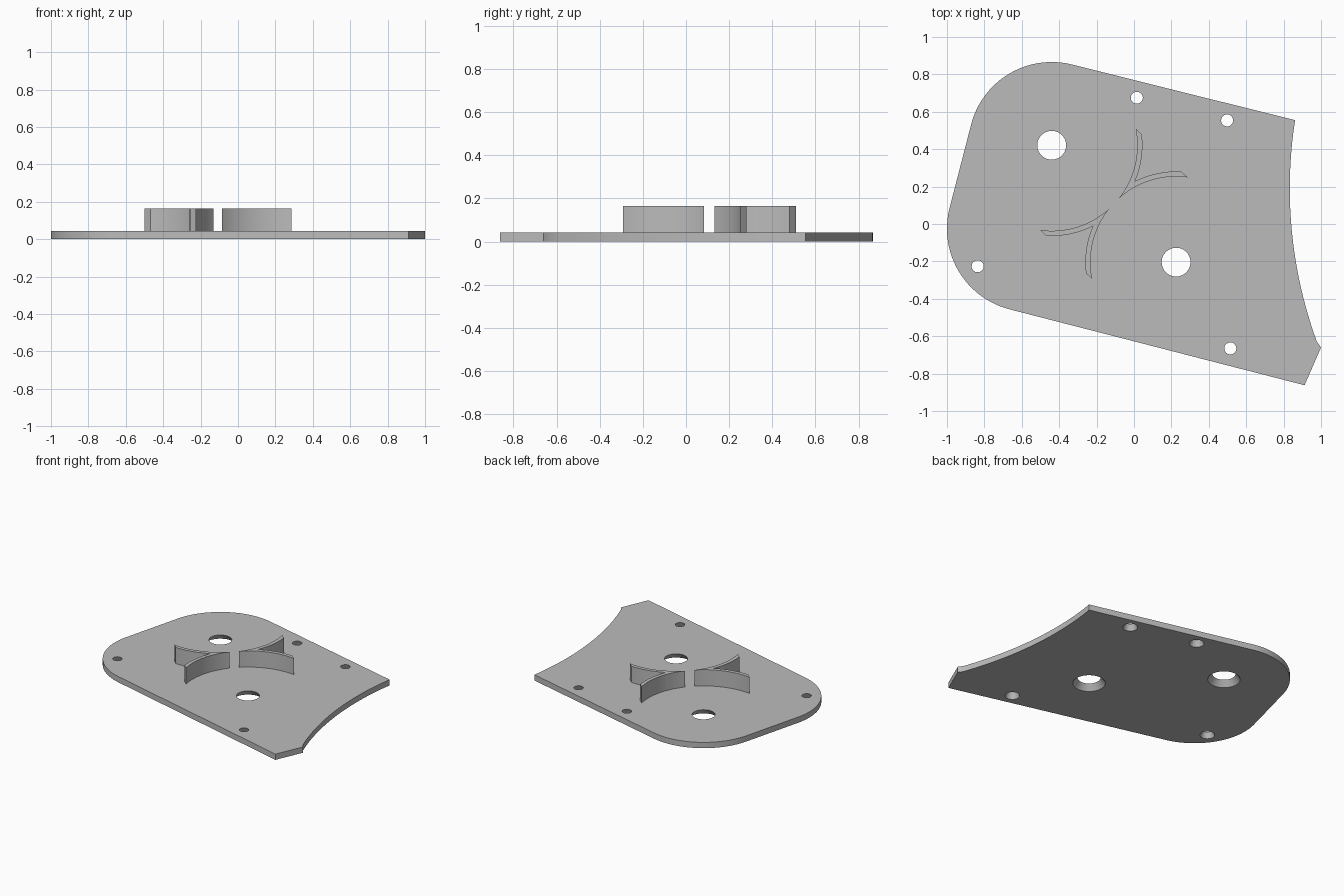
import bpy, bmesh
from math import cos, sin, acos, radians, degrees, hypot, atan2
from mathutils import Vector, Matrix

cube = bpy.data.objects.get("Cube")
if cube:
    bpy.data.objects.remove(cube, do_unlink=True)

grey = bpy.data.materials.new("plain_grey")
colour = (0.5, 0.5, 0.5, 1)
grey.diffuse_color = colour
grey.use_nodes = True
grey.node_tree.nodes["Principled BSDF"].inputs["Base Color"].default_value = colour

PLATE_TOP, RIB_TOP = 0.043, 0.164


def arc(centre, r, start, end, n=24):
    """Points along an arc, angles in degrees."""
    steps = [radians(start + (end - start) * i / n) for i in range(n + 1)]
    return [Vector((centre[0] + r * cos(a), centre[1] + r * sin(a))) for a in steps]


def add_object(name, bm):
    mesh = bpy.data.meshes.new(name)
    bmesh.ops.recalc_face_normals(bm, faces=bm.faces)
    bm.to_mesh(mesh)
    bm.free()
    mesh.materials.append(grey)
    obj = bpy.data.objects.new(name, mesh)
    bpy.context.collection.objects.link(obj)
    return obj


def extrude_outline(name, points, z0, z1):
    bm = bmesh.new()
    face = bm.faces.new([bm.verts.new((p.x, p.y, z0)) for p in points])
    side = bmesh.ops.extrude_face_region(bm, geom=[face], use_keep_orig=True)
    top = [v for v in side["geom"] if isinstance(v, bmesh.types.BMVert)]
    bmesh.ops.translate(bm, verts=top, vec=(0, 0, z1 - z0))
    return add_object(name, bm)


def smooth(obj):
    bpy.ops.object.select_all(action="DESELECT")
    obj.select_set(True)
    bpy.context.view_layer.objects.active = obj
    bpy.ops.object.shade_smooth_by_angle(angle=radians(25))


# Plate outline: two rounded corners on the left, a concave arc on the right
hole_a, hole_b = Vector((-0.44, 0.421)), Vector((0.225, -0.204))
tilt = 14.1
outline = arc(hole_a, 0.445, 90 - tilt, 180 - tilt)
outline += arc((-0.555, -0.025), 0.445, 180 - tilt, 270 - tilt)
outline += [Vector((0.912, -0.862))]
scoop, scoop_r = (3.224, 0.19), 2.391
low, high = Vector((1.0, -0.66)), Vector((0.862, 0.555))
angles = [degrees(atan2(p.y - scoop[1], p.x - scoop[0])) % 360 for p in (low, high)]
outline += [low] + arc(scoop, scoop_r, *angles, 32)[1:-1] + [high]
plate = extrude_outline("base_plate", outline, 0, PLATE_TOP)

# Countersunk holes, wider at the underside
holes = [(hole_a, 0.077, 0.11), (hole_b, 0.077, 0.11)]
holes += [(Vector(p), 0.032, 0.05) for p in
          ((0.015, 0.675), (0.498, 0.554), (-0.836, -0.226), (0.515, -0.665))]
bm = bmesh.new()
margin = 0.01
for centre, r_top, r_bottom in holes:
    extra = (r_bottom - r_top) * margin / PLATE_TOP
    bmesh.ops.create_cone(
        bm, cap_ends=True, segments=48,
        radius1=r_bottom + extra, radius2=r_top - extra, depth=PLATE_TOP + 2 * margin,
        matrix=Matrix.Translation((centre.x, centre.y, PLATE_TOP / 2)))
cutter = add_object("hole_cutter", bm)
cutter.hide_render = True
cut = plate.modifiers.new("holes", "BOOLEAN")
cut.operation, cut.solver, cut.object = "DIFFERENCE", "EXACT", cutter
bpy.context.view_layer.objects.active = plate
bpy.ops.object.modifier_apply(modifier=cut.name)
bpy.data.objects.remove(cutter, do_unlink=True)
smooth(plate)

# Two curved V ribs whose walls run concentric with the large holes
middle, axis = (hole_a + hole_b) / 2, hole_b - hole_a
half = axis.length / 2
heading = atan2(axis.y, axis.x)
r_in, r_out = 0.4575, 0.485


def mirror(points):
    return [Vector((-p.x, p.y)) for p in reversed(points)]


inner = arc((-half, 0), r_in, 54.4, degrees(acos(half / r_in)))
outer = arc((-half, 0), r_out, degrees(acos(half / r_out)), 50.2)
profile = inner + mirror(inner)[1:] + mirror(outer) + outer[1:]
for name, turn in (("back_rib", 0), ("front_rib", 180)):
    spin = Matrix.Rotation(heading + radians(turn), 2)
    smooth(extrude_outline(name, [middle + spin @ p for p in profile], PLATE_TOP, RIB_TOP))
